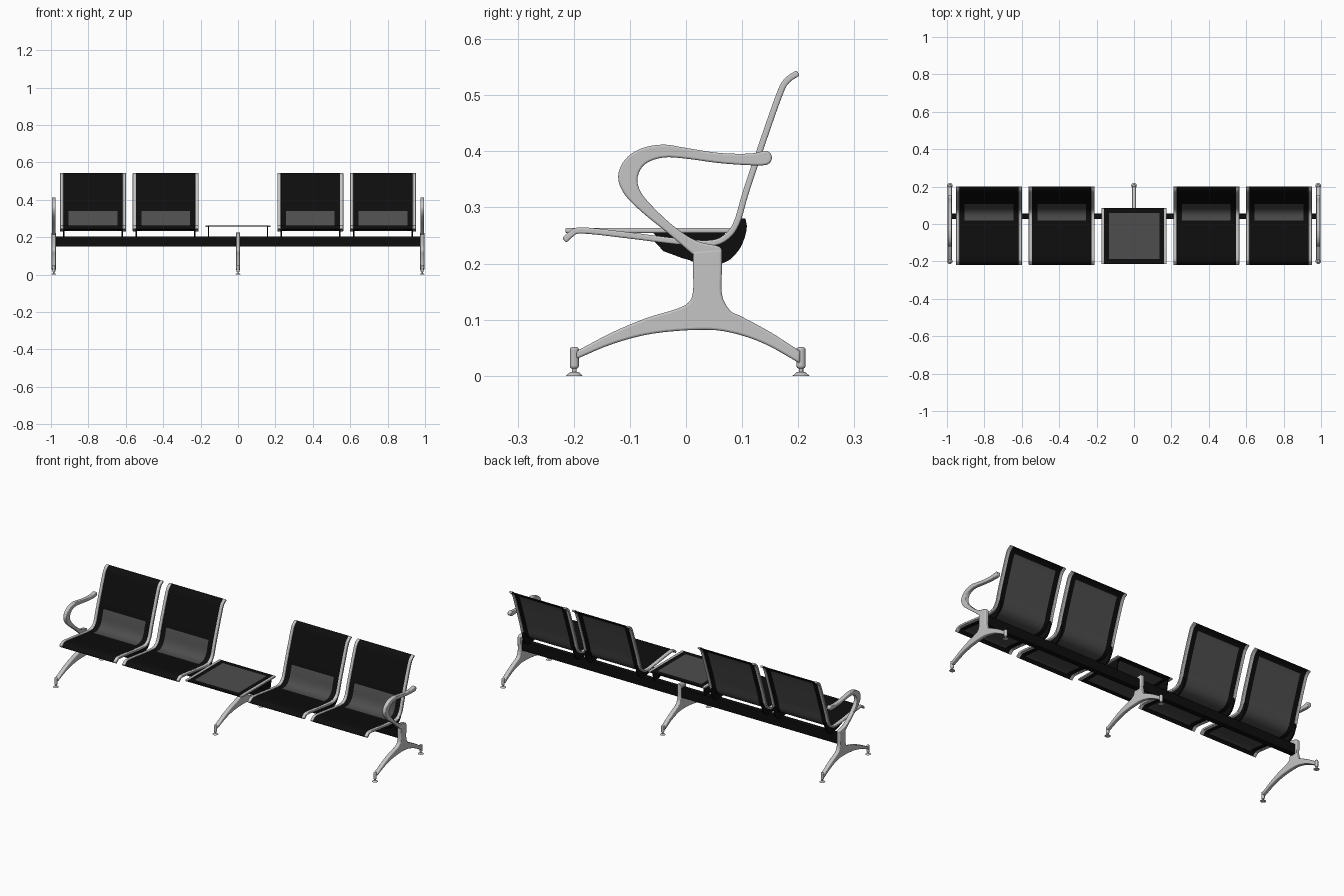
import bpy, bmesh, math
from mathutils import Vector

if "Cube" in bpy.data.objects:
    bpy.data.objects.remove(bpy.data.objects["Cube"])


def material(name, v):
    m = bpy.data.materials.new(name)
    m.diffuse_color = (v, v, v, 1)
    m.use_nodes = True
    m.node_tree.nodes["Principled BSDF"].inputs["Base Color"].default_value = m.diffuse_color
    return m


METAL = material("light grey metal", 0.56)
BLACK = material("black", 0.004)
GREY = material("dark grey mesh", 0.075)


def spline(pts, n=5):
    """Open Catmull-Rom curve through 2D points."""
    p = [Vector(q) for q in pts]
    p = [2 * p[0] - p[1]] + p + [2 * p[-1] - p[-2]]
    out = []
    for i in range(1, len(p) - 2):
        a, b, c, d = p[i - 1:i + 3]
        for k in range(n):
            t = k / n
            out.append(0.5 * (2 * b + (c - a) * t + (2 * a - 5 * b + 4 * c - d) * t * t
                              + (3 * b - a - 3 * c + d) * t ** 3))
    return out + [p[-2]]


def finish(bm, name, mats, bevel=0, angle=40):
    bmesh.ops.recalc_face_normals(bm, faces=bm.faces[:])
    me = bpy.data.meshes.new(name)
    bm.to_mesh(me)
    bm.free()
    for m in mats:
        me.materials.append(m)
    for f in me.polygons:
        f.use_smooth = True
    me.set_sharp_from_angle(angle=math.radians(angle))
    ob = bpy.data.objects.new(name, me)
    bpy.context.collection.objects.link(ob)
    if bevel:
        b = ob.modifiers.new("rounded edges", 'BEVEL')
        b.width, b.segments = bevel, 3
        b.limit_method, b.angle_limit = 'ANGLE', math.radians(60)
    return ob


def prism(name, pts, x, width, mat, bevel=0):
    """Side profile (y, z) extruded along x."""
    bm = bmesh.new()
    f = bm.faces.new([bm.verts.new((x - width / 2, p[0], p[1])) for p in pts])
    r = bmesh.ops.extrude_face_region(bm, geom=[f])
    vs = [v for v in r['geom'] if isinstance(v, bmesh.types.BMVert)]
    bmesh.ops.translate(bm, verts=vs, vec=(width, 0, 0))
    return finish(bm, name, [mat], bevel)


def ribbon(name, path, xs, thick, mats, rule=None, bevel=0):
    """Thick strip following a side path; rule(front, column, row fraction, y, z) gives the material."""
    bm = bmesh.new()
    n = len(path)
    layers = []
    for s in (1, -1):
        grid = []
        for i, p in enumerate(path):
            d = (path[min(i + 1, n - 1)] - path[max(i - 1, 0)]).normalized()
            q = p + Vector((-d.y, d.x)) * s * thick / 2
            grid.append([bm.verts.new((x, q.x, q.y)) for x in xs])
        layers.append(grid)
    A, B = layers
    m = len(xs)
    for g, front in ((A, True), (B, False)):
        for i in range(n - 1):
            for j in range(m - 1):
                f = bm.faces.new((g[i][j], g[i][j + 1], g[i + 1][j + 1], g[i + 1][j]))
                if rule:
                    c = f.calc_center_median()
                    f.material_index = rule(front, j, (i + .5) / (n - 1), c.y, c.z)
    for i in range(n - 1):
        for j in (0, m - 1):
            bm.faces.new((A[i][j], A[i + 1][j], B[i + 1][j], B[i][j]))
    for j in range(m - 1):
        for i in (0, n - 1):
            bm.faces.new((A[i][j], A[i][j + 1], B[i][j + 1], B[i][j]))
    return finish(bm, name, mats, bevel)


def cylinder(name, x, y, z0, z1, r0, r1, mat, bevel=0):
    bm = bmesh.new()
    bmesh.ops.create_cone(bm, cap_ends=True, segments=20, radius1=r0, radius2=r1, depth=z1 - z0)
    bmesh.ops.translate(bm, verts=bm.verts[:], vec=(x, y, (z0 + z1) / 2))
    return finish(bm, name, [mat], bevel)


# Seats: mesh panel, side rails and support brackets
seat_path = spline([(-.217, .241), (-.205, .252), (-.185, .259), (-.1, .25), (-.02, .24),
                    (.04, .236), (.07, .246), (.09, .272), (.106, .325), (.131, .4),
                    (.166, .5), (.18, .526), (.2, .54)])


def seat_colour(front, col, t, y, z):
    if col != 1:
        return 0
    if front:
        return int(y > .02 and z < .335)
    return int(.12 < t < .88)


bracket = spline([(-.06, .243), (0, .236), (.04, .232), (.07, .242), (.09, .268), (.097, .28)], 3) \
    + spline([(.106, .28), (.108, .26), (.095, .225), (.064, .2), (.01, .205), (-.04, .222)], 3)

for c in (-.775, -.387, .387, .775):
    ribbon("seat_panel", seat_path, [c - .16, c - .13, c + .13, c + .16], .006,
           [BLACK, GREY], seat_colour)
    for s in (-1, 1):
        x = c + s * .167
        ribbon("seat_rail", seat_path, [x - .009, x + .009], .011, [METAL], bevel=.004)
        prism("seat_bracket", bracket, c + s * .157, .008, BLACK)

# Table between the seats
table_path = [Vector((y, .259)) for y in (-.215, -.188, .058, .085)]
ribbon("table_top", table_path, [-.16, -.135, .135, .16], .006, [BLACK, GREY],
       lambda front, col, t, y, z: int(col == 1 and .3 < t < .7))
for s in (-1, 1):
    ribbon("table_rail", [table_path[0], table_path[-1]], [s * .167 - .008, s * .167 + .008],
           .009, [METAL], bevel=.003)
    prism("table_bracket", [(-.06, .256), (.07, .256), (.06, .2), (.01, .204), (-.04, .235)],
          s * .157, .005, BLACK)

# Long beam
prism("beam", [(.026, .15), (.055, .15), (.055, .205), (.026, .205)], 0, 1.96, BLACK, .003)

# Legs with adjustable feet
leg = spline([(.0125, .222), (.0125, .19), (.0125, .15), (.004, .13), (-.02, .118),
              (-.07, .103), (-.13, .078), (-.195, .044)], 4) \
    + spline([(-.195, .03), (-.13, .057), (-.06, .075), (.025, .082), (.08, .077),
              (.14, .057), (.203, .022)], 4) \
    + spline([(.203, .044), (.15, .078), (.1, .105), (.078, .117), (.064, .145),
              (.064, .19), (.064, .226)], 4)
for x in (-.985, 0, .985):
    prism("leg", leg, x, .022, METAL, .004)
    for y in (-.199, .205):
        cylinder("foot_post", x, y, .013, .051, .008, .008, METAL, .004)
        cylinder("foot_stem", x, y, .004, .014, .004, .004, METAL)
        cylinder("foot_pad", x, y, 0, .007, .015, .007, METAL)

# Looped armrests on the end legs
arm = spline([(.013, .215), (-.03, .252), (-.08, .293), (-.11, .324), (-.121, .355),
              (-.109, .385), (-.08, .405), (-.04, .412), (0, .406), (.06, .397), (.115, .396),
              (.143, .401), (.153, .39), (.146, .377), (.12, .375), (.06, .379), (0, .387),
              (-.04, .389), (-.072, .378), (-.086, .355), (-.082, .33), (-.06, .302),
              (-.02, .265), (.02, .24), (.06, .23), (.0635, .215)], 4)
for x in (-.985, .985):
    prism("armrest", arm, x, .021, METAL, .006)
